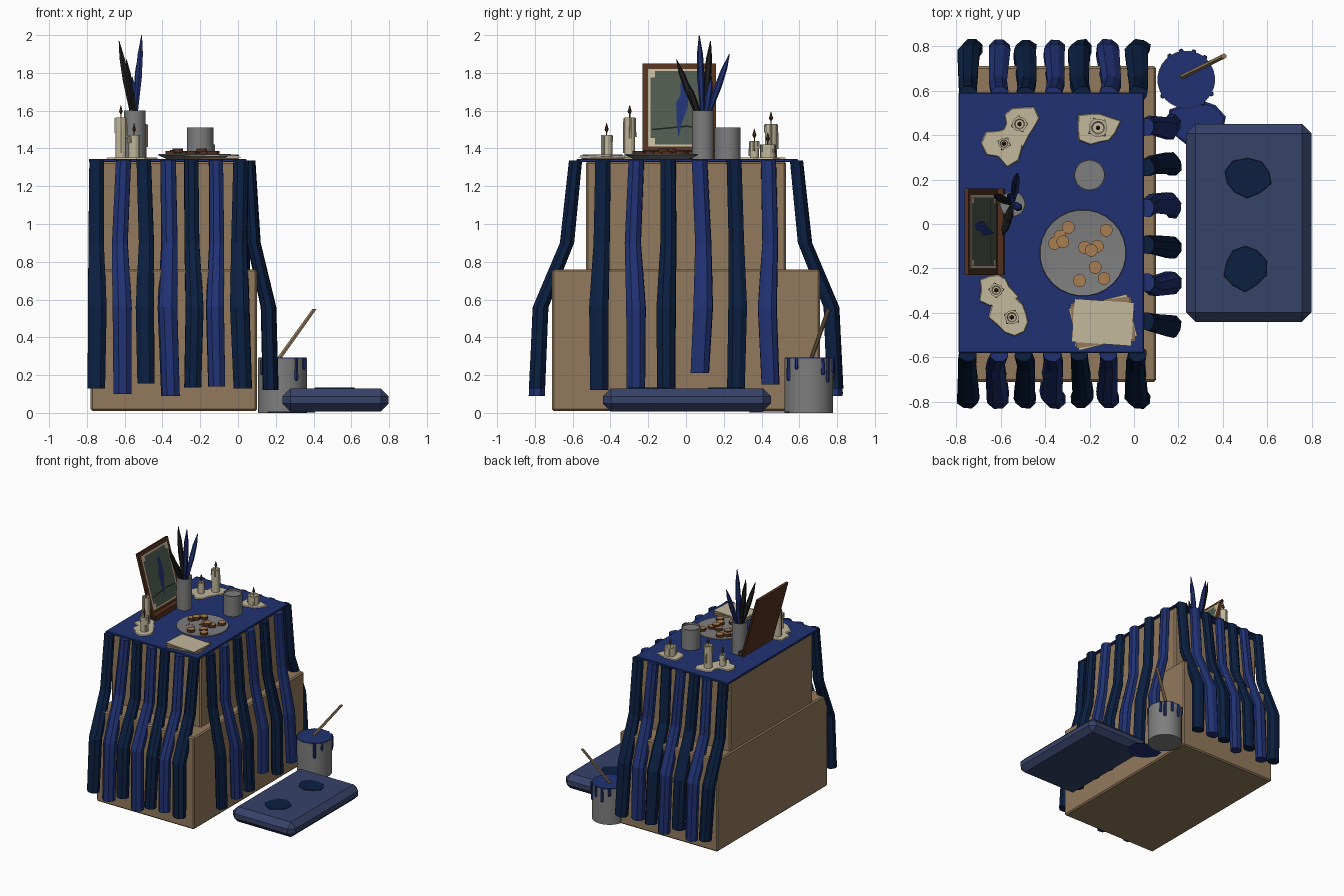
import bpy, bmesh, random
from math import sin, cos, pi, radians
from mathutils import Vector

cube = bpy.data.objects.get("Cube")
if cube:
    bpy.data.objects.remove(cube, do_unlink=True)
random.seed(4)


def material(name, *rgb):
    m = bpy.data.materials.new(name)
    m.use_nodes = True
    m.diffuse_color = (*rgb, 1)
    m.node_tree.nodes["Principled BSDF"].inputs["Base Color"].default_value = (*rgb, 1)
    return m


TAN = material("cardboard_tan", .29, .195, .107)
BLUE = material("royal_blue", .0144, .031, .17)
NAVY = material("dark_navy", .0035, .014, .053)
SLATE = material("slate_blue", .037, .054, .14)
GREY = material("tin_grey", .21, .21, .21)
CREAM = material("wax_cream", .54, .48, .33)
BROWN = material("wood_brown", .09, .032, .013)
GREEN = material("picture_green", .075, .1, .075)
BLACK = material("charcoal", .012, .012, .012)
BISCUIT = material("biscuit", .4, .21, .085)


def finish(name, bm, mats, smooth=False):
    bmesh.ops.recalc_face_normals(bm, faces=bm.faces)
    me = bpy.data.meshes.new(name)
    bm.to_mesh(me)
    bm.free()
    ob = bpy.data.objects.new(name, me)
    bpy.context.collection.objects.link(ob)
    for m in mats:
        me.materials.append(m)
    if smooth:
        bpy.ops.object.select_all(action='DESELECT')
        ob.select_set(True)
        bpy.context.view_layer.objects.active = ob
        bpy.ops.object.shade_smooth_by_angle(angle=radians(35))
    return ob


def loft(name, rings, mat, sides=8, jitter=0, smooth=False, top=None):
    """Skin stacked ellipses given as (x, y, z, rx, ry)."""
    bm = bmesh.new()
    k = [1 + random.uniform(-jitter, jitter) for _ in range(sides)]
    loops = []
    for x, y, z, rx, ry in rings:
        loops.append([bm.verts.new((x + rx * k[i] * cos(2 * pi * (i + .5) / sides),
                                    y + ry * k[i] * sin(2 * pi * (i + .5) / sides), z))
                      for i in range(sides)])
    for a, b in zip(loops, loops[1:]):
        for i in range(sides):
            j = (i + 1) % sides
            bm.faces.new((a[i], a[j], b[j], b[i]))
    bm.faces.new(loops[0][::-1])
    cap = bm.faces.new(loops[-1])
    if top:
        cap.material_index = 1
    return finish(name, bm, [mat] + ([top] if top else []), smooth)


def disc(name, x, y, z0, z1, r, mat, sides=24, jitter=0, top=None):
    return loft(name, [(x, y, z0, r, r), (x, y, z1, r, r)], mat, sides, jitter,
                sides > 20 and not jitter, top)


def box(name, lo, hi, mat, bevel=0, turn=0):
    lo, hi = Vector(lo), Vector(hi)
    bm = bmesh.new()
    bmesh.ops.create_cube(bm, size=1)
    bmesh.ops.scale(bm, vec=hi - lo, verts=bm.verts)
    if bevel:
        bmesh.ops.bevel(bm, geom=bm.edges[:], offset=bevel, segments=1, affect='EDGES')
    ob = finish(name, bm, [mat])
    ob.location = (lo + hi) / 2
    ob.rotation_euler.z = radians(turn)
    return ob


# Stacked boxes and tablecloth
box("lower_box", (-.78, -.71, .01), (.1, .71, .76), TAN, .01)
box("upper_box", (-.77, -.53, .75), (.035, .53, 1.33), TAN, .01)
box("tablecloth", (-.79, -.58, 1.328), (.045, .592, 1.345), BLUE, .004)


# Hanging cloth strips on three sides
def strip(name, along, side, end, mat):
    profile = [(1.335, 0, .042, .035), (.9, .045, .044, .038),
               (.56, .185, .053, .042), (end, .205, .05, .043)]
    rings = []
    for z, out, w, d in profile:
        a = along + random.uniform(-.012, .012)
        if side:
            rings.append((a, side * (.585 + out), z, w, d))
        else:
            rings.append((.058 + out * .56, a, z, d, w))
    loft(name, rings, mat, 8, .08)


ends = [.13, .1, .155, .09, .135, .14, .13]
for i, end in enumerate(ends):
    mat = BLUE if i % 2 else NAVY
    strip(f"front_strip_{i}", -.74 + i * .126, -1, end, mat)
    strip(f"back_strip_{i}", -.74 + i * .126, 1, end, mat)
for i, end in enumerate([.12, .13, .13, .21, .125, .15]):
    strip(f"side_strip_{i}", -.45 + i * .178, 0, end, BLUE if i % 2 else NAVY)

# Floor cushion with stains
box("cushion", (.235, -.44, .008), (.798, .45, .13), SLATE, .042)
loft("cushion_stain_a", [(.51, .21, .125, .11, .09), (.51, .21, .134, .105, .085)], NAVY, 10, .12)
loft("cushion_stain_b", [(.5, -.2, .125, .095, .1), (.5, -.2, .134, .09, .095)], NAVY, 10, .12)

# Paint bucket, drips, stirring stick and spill
disc("paint_bucket", .235, .65, 0, .288, .13, GREY, 28)
disc("paint_surface", .235, .65, .283, .294, .128, BLUE, 28)
for i, (deg, length) in enumerate([(-55, .11), (-30, .05), (35, .08), (50, .12),
                                   (75, .07), (100, .1), (125, .05), (215, .08)]):
    x, y = .235 + .129 * cos(radians(deg)), .65 + .129 * sin(radians(deg))
    loft(f"paint_drip_{i}", [(x, y, .28 - length, .007, .007), (x, y, .29 - length, .012, .012),
                             (x, y, .292, .01, .01)], BLUE, 6)
loft("stirring_stick", [(.19, .65, .25, .015, .012), (.405, .755, .55, .013, .012)], TAN, 6)
loft("paint_spill", [(.28, .45, .001, .13, .11), (.28, .45, .008, .12, .1)], BLUE, 11, .15)


# Candles in wax puddles
def candle(i, x, y, top, r):
    loft(f"wax_puddle_{i}", [(x, y, 1.344, .085, .085), (x, y, 1.352, .08, .08)], CREAM, 11, .3)
    loft(f"candle_{i}", [(x, y, 1.345, r, r), (x, y, top, r, r), (x, y, top, r * .7, r * .7),
                         (x, y, top - .008, r * .6, r * .6)], CREAM, 12)
    for n in range(4):
        a = n * 1.7 + i
        dx, dy = x + r * cos(a), y + r * sin(a)
        low = random.uniform(1.35, top - .03)
        loft(f"candle_{i}_drip_{n}", [(dx, dy, low, .007, .007), (dx, dy, top - .003, .005, .005)],
             CREAM, 6)
    loft(f"flame_{i}", [(x, y, top - .01, .003, .003), (x, y, top + .015, .003, .003),
                        (x, y, top + .03, .011, .011), (x, y, top + .065, .001, .001)], BROWN, 6)


for i, spec in enumerate([(-.515, .45, 1.53, .033), (-.585, .362, 1.44, .025),
                          (-.162, .433, 1.42, .042), (-.62, -.298, 1.565, .029),
                          (-.55, -.42, 1.47, .031)]):
    candle(i, *spec)


# Cups
def cup(name, x, y, top, r, depth):
    loft(name, [(x, y, 1.345, r, r), (x, y, top, r, r), (x, y, top, r * .93, r * .93),
                (x, y, top - depth, r * .93, r * .93)], GREY, 24, smooth=True)


cup("drinking_cup", -.2, .22, 1.51, .07, .015)
cup("feather_cup", -.547, .09, 1.6, .058, .06)

# Feathers standing in the cup
for i, (x, y, z, mat) in enumerate([(-.63, .13, 1.97, BLACK), (-.59, -.05, 1.87, BLACK),
                                    (-.51, .07, 2.0, BLUE), (-.525, .23, 1.9, BLUE),
                                    (-.56, .135, 1.78, BLUE), (-.57, .01, 1.75, BLACK)]):
    base, tip = Vector((-.547, .09, 1.5)), Vector((x, y, z))
    rings = []
    for t, r in [(0, .006), (.2, .012), (.55, .02), (.8, .016), (1, .002)]:
        rings.append((*base.lerp(tip, t), r, r))
    loft(f"feather_{i}", rings, mat, 6)

# Plate of biscuits
loft("plate", [(-.23, -.13, 1.345, .15, .15), (-.23, -.13, 1.365, .195, .195),
               (-.23, -.13, 1.37, .193, .193), (-.23, -.13, 1.364, .15, .15)], GREY, 28, smooth=True)
for i, (x, y, z) in enumerate([(-.295, -.015, 0), (-.357, -.087, 0), (-.32, -.08, .015),
                               (-.333, -.055, .005), (-.125, -.028, 0), (-.222, -.105, 0),
                               (-.165, -.1, 0), (-.192, -.118, .015), (-.175, -.195, 0),
                               (-.245, -.255, 0), (-.135, -.245, 0)]):
    disc(f"biscuit_{i}", x, y, 1.363 + z, 1.386 + z, .029, BROWN, 12, top=BISCUIT)
for i in range(14):
    x, y = random.uniform(-.34, -.12), random.uniform(-.23, -.03)
    disc(f"crumb_{i}", x, y, 1.363, 1.369, .004, BISCUIT, 5)

# Stack of papers
for i, (turn, mat) in enumerate([(6, TAN), (14, CREAM), (9, TAN), (-4, CREAM)]):
    z = 1.345 + i * .006
    box(f"paper_{i}", (-.275, -.54, z), (-.005, -.345, z + .005), mat, turn=turn)

# Leaning picture frame, open at its ends
FOOT, HEAD = Vector((-.605, 0, 1.35)), Vector((-.745, 0, 1.85))
RISE = HEAD - FOOT
OUT = Vector((RISE.z, 0, -RISE.x)).normalized()


def on_frame(y, z, lift):
    return FOOT + RISE * ((z - FOOT.z) / RISE.z) + OUT * lift + Vector((0, y, 0))


def sheet(name, points, lift, mat):
    bm = bmesh.new()
    bm.faces.new([bm.verts.new(on_frame(y, z, lift)) for y, z in points])
    return finish(name, bm, [mat])


def panel(name, y0, y1, z0, z1, lift, mat):
    return sheet(name, [(y0, z0), (y1, z0), (y1, z1), (y0, z1)], lift, mat)


def sleeve(name, section, mat):
    bm = bmesh.new()
    ends = [[bm.verts.new((p.x, y, p.z)) for p in section] for y in (-.23, .16)]
    for i in range(len(section)):
        j = (i + 1) % len(section)
        bm.faces.new((ends[0][i], ends[0][j], ends[1][j], ends[1][i]))
    return finish(name, bm, [mat])


sleeve("picture_frame", [FOOT, HEAD, HEAD - OUT * .018, FOOT - OUT * .018], BROWN)
sleeve("frame_ledge", [Vector((x, 0, z)) for x, z in
                       [(-.625, 1.347), (-.582, 1.347), (-.587, 1.385), (-.615, 1.39)]], BROWN)
panel("picture_mat", -.2, .132, 1.41, 1.82, .002, CREAM)
panel("picture_field", -.188, .12, 1.42, 1.808, .003, GREEN)
for i, (y, z) in enumerate([(-.19, 1.775), (.095, 1.775), (-.19, 1.42), (.095, 1.42)]):
    panel(f"mat_corner_{i}", y, y + .027, z, z + .035, .004, CREAM)
sheet("picture_branch", [(-.18, 1.495), (.0, 1.512), (.11, 1.505), (.11, 1.513),
                         (.0, 1.52), (-.18, 1.503)], .004, BLACK)
sheet("picture_bird", [(-.04, 1.455), (-.02, 1.54), (.01, 1.62), (.012, 1.7), (-.005, 1.765),
                       (-.03, 1.74), (-.03, 1.68), (-.052, 1.64), (-.05, 1.55)], .005, BLUE)
